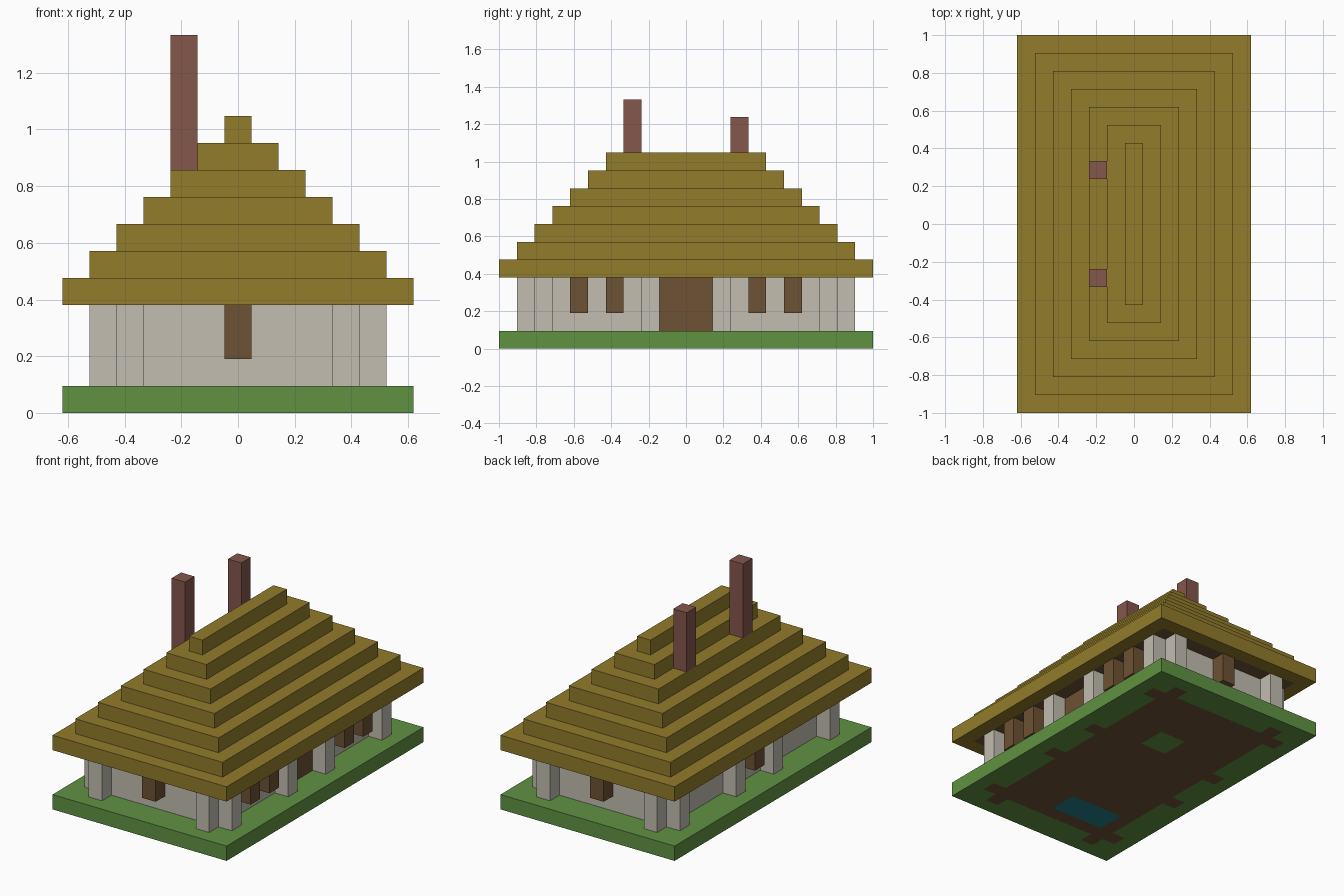
import bpy
import bmesh
from mathutils import Matrix, Vector

U = 2 / 21  # size of one block

cube = bpy.data.objects.get("Cube")
if cube:
    bpy.data.objects.remove(cube, do_unlink=True)


def make_material(name, rgb):
    lin = [((c / 255 + 0.055) / 1.055) ** 2.4 for c in rgb]
    mat = bpy.data.materials.new(name)
    mat.use_nodes = True
    mat.diffuse_color = (*lin, 1)
    mat.node_tree.nodes["Principled BSDF"].inputs["Base Color"].default_value = (*lin, 1)
    return mat


THATCH = make_material("thatch", (146, 124, 43))
GRASS = make_material("grass", (96, 146, 66))
PLASTER = make_material("plaster", (194, 189, 176))
WOOD = make_material("wood", (109, 82, 52))
BRICK = make_material("brick", (132, 87, 75))
TEAL = make_material("teal", (32, 128, 140))


def finish(name, bm, mats):
    bmesh.ops.recalc_face_normals(bm, faces=bm.faces)
    mesh = bpy.data.meshes.new(name)
    bm.to_mesh(mesh)
    bm.free()
    for mat in mats:
        mesh.materials.append(mat)
    obj = bpy.data.objects.new(name, mesh)
    bpy.context.collection.objects.link(obj)
    return obj


def box(name, center, size, mat):
    """Box measured in blocks: centre in x, y and bottom z, plus size."""
    x, y, z = center
    bm = bmesh.new()
    bmesh.ops.create_cube(bm, size=U)
    bmesh.ops.scale(bm, vec=size, verts=bm.verts)
    bmesh.ops.translate(bm, vec=Vector((x, y, z + size[2] / 2)) * U, verts=bm.verts)
    return finish(name, bm, [mat])


def slab(name, z, mats, rule):
    """Full-size slab one block thick; rule colours each block of its underside."""
    bm = bmesh.new()
    bmesh.ops.create_grid(bm, x_segments=13, y_segments=21, size=0.5,
                          matrix=Matrix.Diagonal((13 * U, 21 * U, 1, 1)))
    under = list(bm.faces)
    top = bmesh.ops.extrude_face_region(bm, geom=under, use_keep_orig=True)["geom"]
    bmesh.ops.translate(bm, vec=(0, 0, U),
                        verts=[v for v in top if isinstance(v, bmesh.types.BMVert)])
    for face in under:
        c = face.calc_center_median() / U
        face.material_index = rule(round(c.x), round(c.y))
    bmesh.ops.translate(bm, vec=(0, 0, z * U), verts=bm.verts)
    return finish(name, bm, mats)


# Posts around the walls
posts = [(sx * x, sy * y) for sx in (-1, 1) for sy in (-1, 1)
         for x, y in ((4, 9), (5, 8), (5, 2))]


# Ground with the floor and its inlays showing underneath
def floor_rule(x, y):
    if -3 <= x <= 0 and y in (-7, -6):
        return 2
    if x in (0, 1) and y in (3, 4):
        return 0
    return int((abs(x) <= 4 and abs(y) <= 8) or (x, y) in posts)


slab("ground", 0, [GRASS, WOOD, TEAL], floor_rule)

# Walls, posts and door
box("walls", (0, 0, 1), (9, 17, 3), PLASTER)
for x, y in posts:
    box("wall_post", (x, y, 1), (1, 1, 3), PLASTER)
box("door", (4.5, 0, 1), (0.06, 3, 3), WOOD)

# Projecting windows: four on the left wall, one on each other wall
windows = [(5, y) for y in (-6, -4, 4, 6)] + [(-5, 0), (0, -9), (0, 9)]
for x, y in windows:
    box("window", (x, y, 2), (1, 1, 2), WOOD)

# Stepped roof over a wooden ceiling
slab("roof_eaves", 4, [THATCH, WOOD], lambda x, y: int(abs(x) <= 5 and abs(y) <= 9))
for i in range(1, 7):
    box("roof_step", (0, 0, 4 + i), (13 - 2 * i, 21 - 2 * i, 1), THATCH)

# Chimneys
box("front_chimney", (-2, -3, 9), (1, 1, 5), BRICK)
box("back_chimney", (-2, 3, 9), (1, 1, 4), BRICK)
